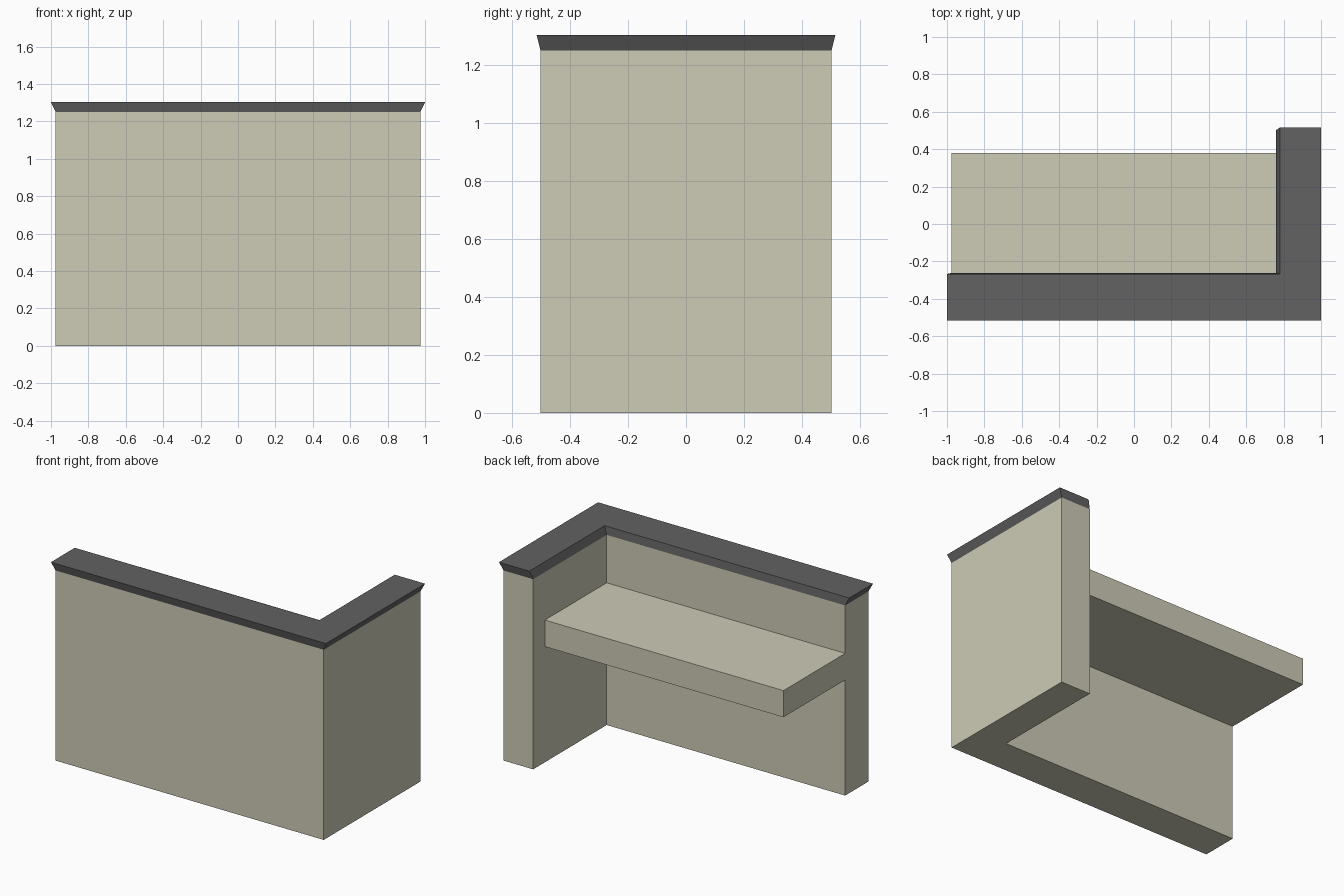
import bpy, bmesh

if "Cube" in bpy.data.objects:
    bpy.data.objects.remove(bpy.data.objects["Cube"])


def material(name, rgb):
    m = bpy.data.materials.new(name)
    m.diffuse_color = (*rgb, 1)
    m.use_nodes = True
    m.node_tree.nodes["Principled BSDF"].inputs["Base Color"].default_value = m.diffuse_color
    return m


beige = material("warm_beige", (0.61, 0.597, 0.47))
charcoal = material("charcoal_grey", (0.122, 0.122, 0.122))


def loft(name, outline, levels, mats):
    """Stack scaled copies of an outline; levels are (z, x scale, y scale)."""
    bm = bmesh.new()
    rings = [[bm.verts.new((x * sx, y * sy, z)) for x, y in outline]
             for z, sx, sy in levels]
    n = len(outline)
    bm.faces.new(rings[0][::-1])
    bm.faces.new(rings[-1])
    for a, b in zip(rings, rings[1:]):
        for i in range(n):
            j = (i + 1) % n
            bm.faces.new((a[i], a[j], b[j], b[i]))
    bmesh.ops.recalc_face_normals(bm, faces=bm.faces)
    # faces above the wall top belong to the dark coping
    for f in bm.faces:
        f.material_index = int(f.calc_center_median().z > 1.25 and len(mats) > 1)
    me = bpy.data.meshes.new(name)
    bm.to_mesh(me)
    bm.free()
    for m in mats:
        me.materials.append(m)
    ob = bpy.data.objects.new(name, me)
    bpy.context.collection.objects.link(ob)
    return ob


X, Y = 0.975, 0.502      # wall half extents
IX, IY = 0.76, -0.261    # inner wall faces

# L-shaped counter wall with a flared dark coping on top
outline = [(-X, -Y), (X, -Y), (X, Y), (IX, Y), (IX, IY), (-X, IY)]
loft("counter_wall", outline,
     [(0, 1, 1), (1.25, 1, 1), (1.303, 1 / X, 0.515 / Y)], [beige, charcoal])

# Desk shelf in the inner corner
loft("desk_shelf", [(-X, IY), (IX, IY), (IX, 0.38), (-X, 0.38)],
     [(0.76, 1, 1), (0.935, 1, 1)], [beige])
